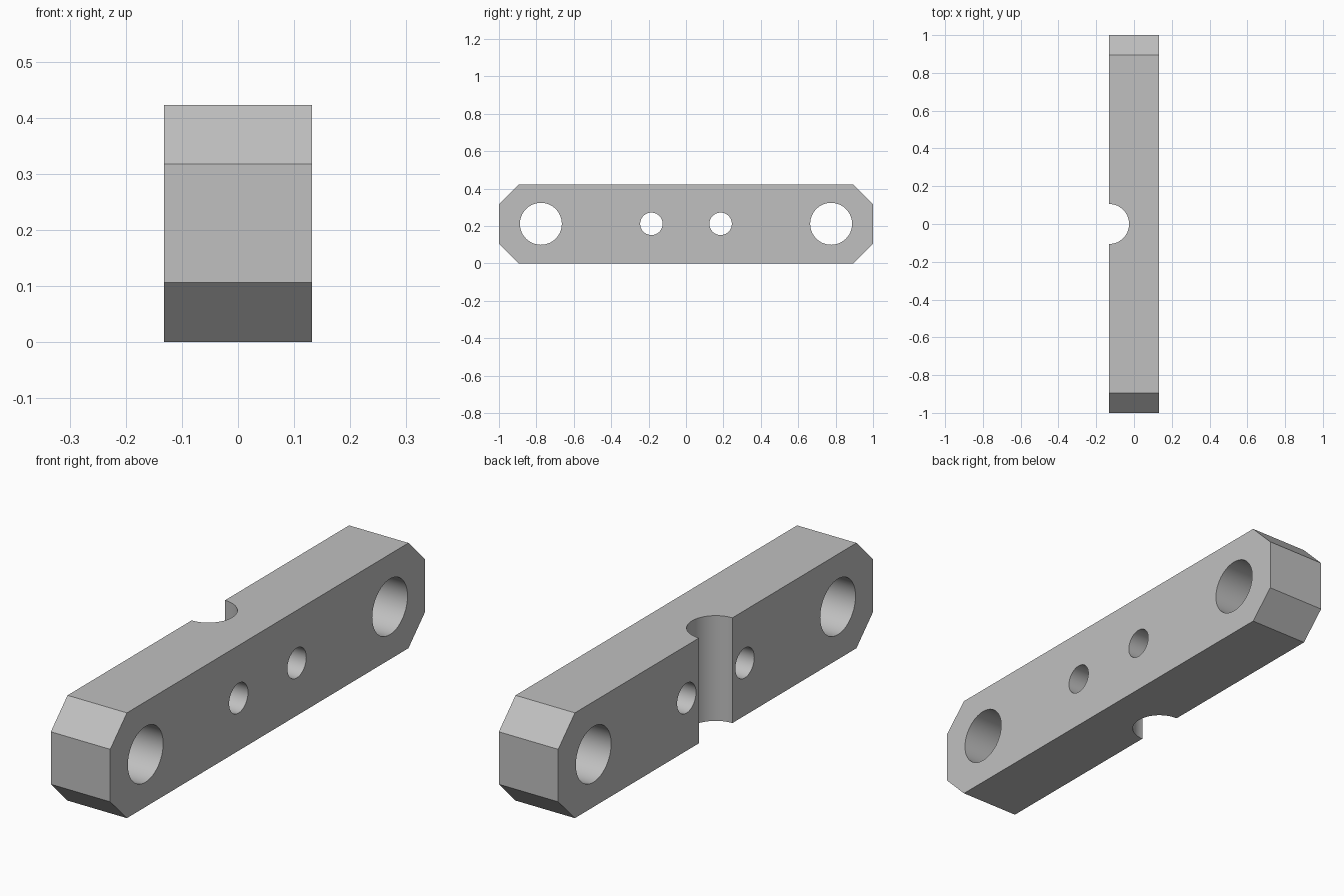
import bpy
import bmesh
import math

cube = bpy.data.objects.get("Cube")
if cube:
    bpy.data.objects.remove(cube, do_unlink=True)

HALF_X, HALF_Y, HEIGHT, CHAMFER = 0.132, 1.0, 0.423, 0.106
MID_Z = HEIGHT / 2

grey = bpy.data.materials.new("plain grey")
grey.use_nodes = True
color = (0.53, 0.53, 0.53, 1)
grey.diffuse_color = color
grey.node_tree.nodes["Principled BSDF"].inputs["Base Color"].default_value = color

# Bar: chamfered side outline extruded across its thickness
outline = []
for sy, sz in ((-1, -1), (1, -1), (1, 1), (-1, 1)):
    end = (sy * HALF_Y, MID_Z + sz * (MID_Z - CHAMFER))
    edge = (sy * (HALF_Y - CHAMFER), MID_Z + sz * MID_Z)
    outline += [end, edge] if sy * sz > 0 else [edge, end]

bm = bmesh.new()
face = bm.faces.new([bm.verts.new((-HALF_X, y, z)) for y, z in outline])
result = bmesh.ops.extrude_face_region(bm, geom=[face])
moved = [v for v in result["geom"] if isinstance(v, bmesh.types.BMVert)]
bmesh.ops.translate(bm, verts=moved, vec=(2 * HALF_X, 0, 0))
bmesh.ops.recalc_face_normals(bm, faces=bm.faces)
mesh = bpy.data.meshes.new("link_bar")
bm.to_mesh(mesh)
bm.free()
mesh.materials.append(grey)
bar = bpy.data.objects.new("link_bar", mesh)
bpy.context.collection.objects.link(bar)


def cut(name, radius, location, rotation=(0, 0, 0)):
    """Subtract a round cutter from the bar."""
    bpy.ops.mesh.primitive_cylinder_add(
        vertices=64, radius=radius, depth=1, location=location, rotation=rotation)
    cutter = bpy.context.object
    cutter.name = name
    cutter.data.materials.append(grey)
    cutter.hide_render = True
    mod = bar.modifiers.new(name, "BOOLEAN")
    mod.operation = "DIFFERENCE"
    mod.solver = "EXACT"
    mod.object = cutter
    bpy.context.view_layer.objects.active = bar
    bpy.ops.object.modifier_apply(modifier=mod.name)
    bpy.data.objects.remove(cutter, do_unlink=True)


# Cross holes: large ones at the ends, small ones near the middle
for side in (-1, 1):
    cut("end_hole", 0.112, (0, side * 0.776, MID_Z), (0, math.pi / 2, 0))
    cut("middle_hole", 0.06, (0, side * 0.185, MID_Z), (0, math.pi / 2, 0))

# Half-round vertical groove in the right face
cut("groove", 0.106, (-HALF_X, 0, MID_Z))

bpy.ops.object.select_all(action="DESELECT")
bar.select_set(True)
bpy.context.view_layer.objects.active = bar
bpy.ops.object.shade_smooth_by_angle(angle=math.radians(30))
